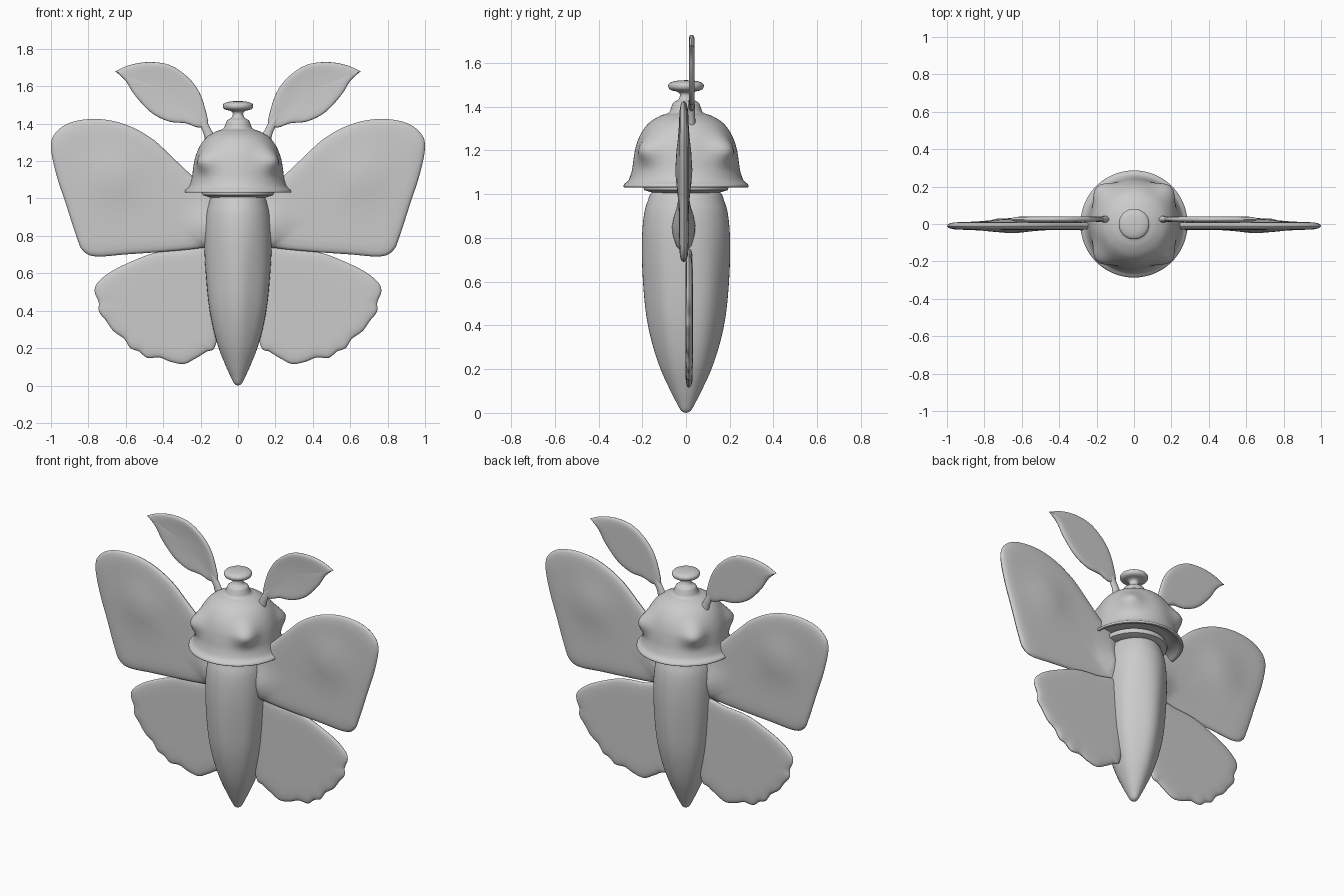
import bpy, bmesh, math
from mathutils import Vector

if "Cube" in bpy.data.objects:
    bpy.data.objects.remove(bpy.data.objects["Cube"])

grey = bpy.data.materials.new("warm grey")
grey.diffuse_color = (0.6, 0.6, 0.6, 1)
grey.use_nodes = True
grey.node_tree.nodes["Principled BSDF"].inputs["Base Color"].default_value = grey.diffuse_color


def finish(name, bm):
    bmesh.ops.remove_doubles(bm, verts=bm.verts, dist=0.0003)
    bmesh.ops.recalc_face_normals(bm, faces=bm.faces)
    me = bpy.data.meshes.new(name)
    bm.to_mesh(me)
    bm.free()
    me.materials.append(grey)
    ob = bpy.data.objects.new(name, me)
    bpy.context.collection.objects.link(ob)
    bpy.context.view_layer.objects.active = ob
    ob.select_set(True)
    bpy.ops.object.shade_smooth_by_angle(angle=math.radians(50))
    ob.select_set(False)
    return ob


def spline(pts, steps, closed):
    """Catmull-Rom curve through 2D points."""
    n, out = len(pts), []
    get = (lambda i: Vector(pts[i % n])) if closed else (lambda i: Vector(pts[max(0, min(n - 1, i))]))
    for i in range(n if closed else n - 1):
        a, b, c, d = (get(i + k) for k in (-1, 0, 1, 2))
        for k in range(steps):
            t = k / steps
            out.append(0.5 * (2 * b + (c - a) * t + (2 * a - 5 * b + 4 * c - d) * t * t
                              + (3 * b - a - 3 * c + d) * t ** 3))
    if not closed:
        out.append(get(n - 1))
    return out


def loft(bm, rings):
    for r0, r1 in zip(rings, rings[1:]):
        for i in range(len(r0)):
            j = (i + 1) % len(r0)
            bm.faces.new((r0[i], r0[j], r1[j], r1[i]))


def lathe(name, profile, sx=1, sy=1, seg=64, swell=None):
    """Revolve (radius, z) points; swell adds radius by angle and height."""
    bm = bmesh.new()
    rings = []
    for r, z in profile:
        ring = []
        for i in range(seg):
            a = 2 * math.pi * i / seg
            q = max(r, 0.0) + (swell(a, z) if swell else 0)
            ring.append(bm.verts.new((q * math.cos(a) * sx, q * math.sin(a) * sy, z)))
        rings.append(ring)
    loft(bm, rings)
    return finish(name, bm)


def blade(name, outline, centre, y, thick, side, bulge=None, cup=0, root=0, steps=6):
    """Flat rounded pad filling an outline in the xz plane."""
    edge = spline(outline, steps, True)
    c = Vector(centre)
    bm = bmesh.new()
    levels = [0.04, 0.2, 0.4, 0.55, 0.7, 0.82, 0.91, 0.96, 0.985]
    order = [(s, -1) for s in levels] + [(1, 0)] + [(s, 1) for s in reversed(levels)]
    rings = []
    for s, face in order:
        ring = []
        for p in edge:
            q = c + (p - c) * s
            h = thick * math.sqrt(1 - s ** 14)
            fade = 1 - s ** 6
            if bulge:
                bx, bz, br, amount = bulge
                h += amount * fade * math.exp(-((q.x - bx) ** 2 + (q.y - bz) ** 2) / br ** 2)
            if face < 0:
                h -= cup * (1 - s * s)
            # thicken where the wing meets the body
            h += root * fade * math.exp(-((q.x - 0.14) / 0.07) ** 2 - ((q.y - 0.84) / 0.1) ** 2)
            ring.append(bm.verts.new((side * q.x, y + face * h, q.y)))
        rings.append(ring)
    loft(bm, rings)
    bm.faces.new(rings[0])
    bm.faces.new(rings[-1])
    return finish(name, bm)


# Tapered body
body = [(0, 0), (0.022, 0.01), (0.045, 0.05), (0.075, 0.11), (0.115, 0.2), (0.15, 0.31),
        (0.177, 0.44), (0.193, 0.6), (0.2, 0.76), (0.195, 0.88), (0.178, 0.96), (0.14, 1.02), (0, 1.04)]
lathe("body", spline(body, 5, False), sx=0.91, sy=1,
      swell=lambda a, z: -0.004 * math.cos(6 * a) * math.sin(math.pi * min(1, z)) ** 2)


# Bell-shaped head with four corner bumps
def corner_bumps(a, z):
    d = (a % (math.pi / 2)) - math.pi / 4
    return 0.048 * math.exp(-(d / 0.27) ** 2 - ((z - 1.205) / 0.06) ** 2)


bell = [(0.255, 1.045), (0.27, 1.033), (0.285, 1.032), (0.283, 1.045), (0.262, 1.065), (0.247, 1.11),
        (0.24, 1.16), (0.23, 1.215), (0.207, 1.275), (0.17, 1.325), (0.12, 1.357), (0.08, 1.372),
        (0.068, 1.395), (0.058, 1.418), (0.035, 1.432), (0.028, 1.455), (0.04, 1.468), (0.07, 1.476),
        (0.081, 1.49), (0.076, 1.507), (0.045, 1.518), (0, 1.521)]
lathe("bell_head", spline(bell, 4, False), seg=80, swell=corner_bumps)

# Recessed underside and collar plate beneath the head
lathe("head_underside", [(0.256, 1.045), (0.235, 1.062), (0.2, 1.064), (0, 1.064)])
lathe("neck_plate", [(0, 1.06), (0.185, 1.05), (0.195, 1.03), (0.19, 1.018), (0.15, 1.006), (0, 1.0)])

upper = [(0.12, 1.0), (0.25, 1.125), (0.35, 1.22), (0.46, 1.32), (0.6, 1.395), (0.75, 1.425),
         (0.89, 1.408), (0.975, 1.352), (1.0, 1.275), (0.972, 1.13), (0.92, 0.97), (0.865, 0.8),
         (0.83, 0.722), (0.76, 0.69), (0.6, 0.701), (0.4, 0.715), (0.2, 0.735), (0.12, 0.76)]
lower = [(0.1, 0.73), (0.3, 0.725), (0.44, 0.71), (0.56, 0.667), (0.68, 0.608), (0.752, 0.548),
         (0.766, 0.5), (0.745, 0.445), (0.743, 0.395), (0.705, 0.345), (0.665, 0.29), (0.61, 0.25),
         (0.575, 0.2), (0.53, 0.182), (0.485, 0.148), (0.42, 0.15), (0.36, 0.127), (0.29, 0.115),
         (0.23, 0.143), (0.17, 0.18), (0.12, 0.215), (0.09, 0.42)]
leaf = [(0.163, 1.39), (0.17, 1.46), (0.208, 1.57), (0.275, 1.655), (0.37, 1.715), (0.48, 1.729),
        (0.58, 1.713), (0.65, 1.682), (0.652, 1.677), (0.602, 1.63), (0.55, 1.55), (0.465, 1.46),
        (0.37, 1.412), (0.28, 1.402), (0.215, 1.38)]

for label, side in (("right", 1), ("left", -1)):
    blade("upper_wing_" + label, upper, (0.6, 1.04), -0.01, 0.021, side,
          bulge=(0.66, 1.12, 0.13, 0.018), root=0.09)
    blade("lower_wing_" + label, lower, (0.4, 0.44), 0.014, 0.017, side)
    blade("antenna_leaf_" + label, leaf, (0.36, 1.57), 0.025, 0.015, side, cup=0.009)

    # Antenna stem sunk into the head
    bm = bmesh.new()
    rings = []
    for x, z, r in ((0.125, 1.24, 0.04), (0.145, 1.31, 0.027), (0.165, 1.36, 0.021),
                    (0.19, 1.41, 0.02), (0.22, 1.46, 0.012)):
        rings.append([bm.verts.new((side * (x + r * math.cos(t)), 0.025 + 0.75 * r * math.sin(t),
                                    z - 0.4 * r * math.cos(t)))
                      for t in (2 * math.pi * i / 16 for i in range(16))])
    loft(bm, rings)
    bm.faces.new(rings[0])
    bm.faces.new(rings[-1])
    finish("antenna_stem_" + label, bm)
